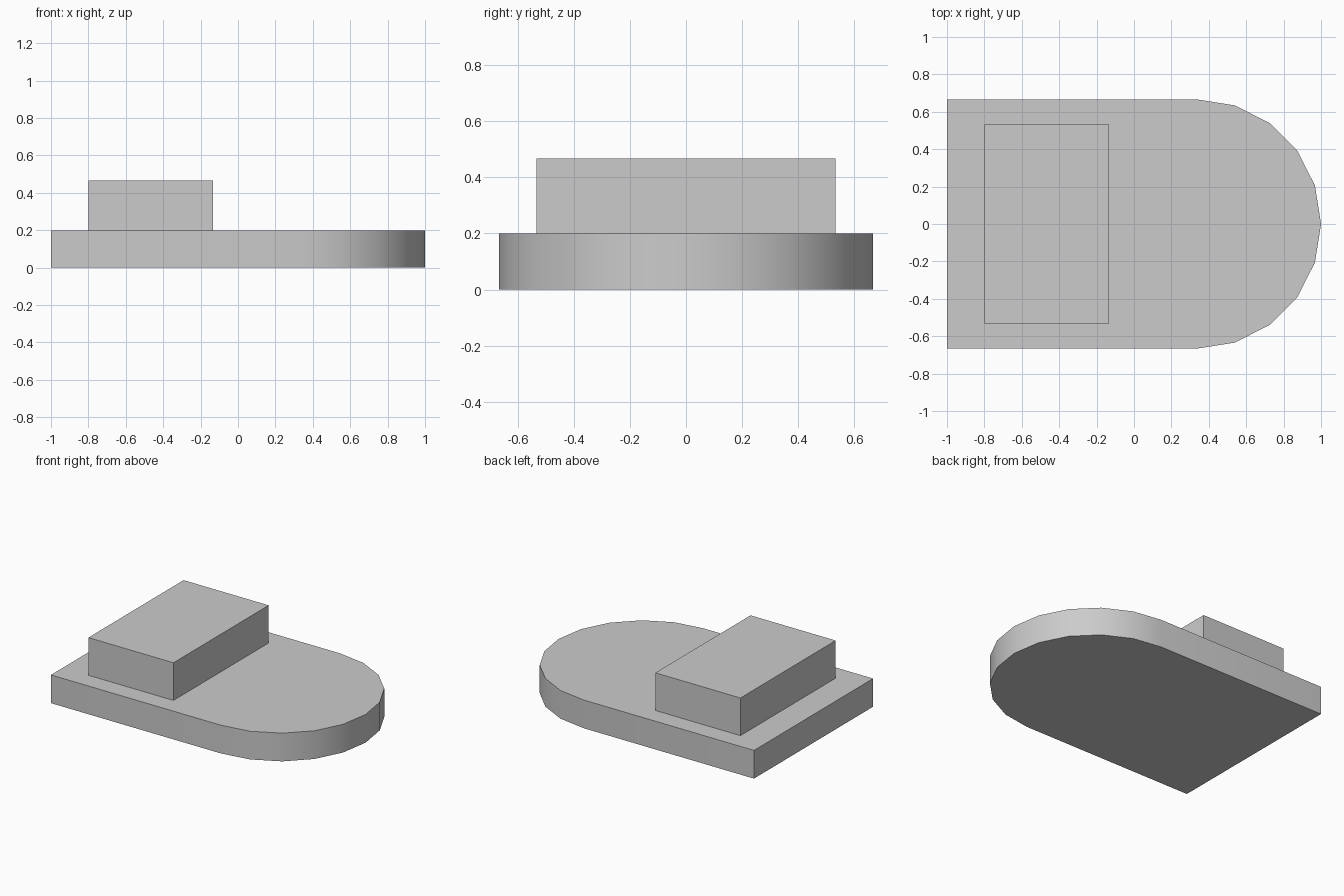
import bpy
import bmesh
from math import sin, cos, pi, radians

cube = bpy.data.objects.get("Cube")
if cube:
    bpy.data.objects.remove(cube, do_unlink=True)

COLOUR = (0.6, 0.6, 0.6, 1)
grey = bpy.data.materials.new("plain grey")
grey.use_nodes = True
grey.diffuse_color = COLOUR
grey.node_tree.nodes["Principled BSDF"].inputs["Base Color"].default_value = COLOUR


def slab(name, outline, bottom, top):
    """Extrude a flat outline upwards into a solid slab."""
    bm = bmesh.new()
    face = bm.faces.new([bm.verts.new((x, y, bottom)) for x, y in outline])
    raised = bmesh.ops.extrude_face_region(bm, geom=[face], use_keep_orig=True)
    verts = [v for v in raised["geom"] if isinstance(v, bmesh.types.BMVert)]
    bmesh.ops.translate(bm, verts=verts, vec=(0, 0, top - bottom))
    bmesh.ops.recalc_face_normals(bm, faces=bm.faces)
    mesh = bpy.data.meshes.new(name)
    bm.to_mesh(mesh)
    bm.free()
    mesh.materials.append(grey)
    obj = bpy.data.objects.new(name, mesh)
    bpy.context.collection.objects.link(obj)
    return obj


# Base plate: square at one end, half round at the other
RADIUS = 2 / 3
SEGMENTS = 10
angles = [-pi / 2 + pi * i / SEGMENTS for i in range(SEGMENTS + 1)]
arc = [(1 - RADIUS + RADIUS * cos(a), RADIUS * sin(a)) for a in angles]
base = slab("base_plate", arc + [(-1, RADIUS), (-1, -RADIUS)], 0, 0.2)

# Raised block near the square end
slab("raised_block", [(-0.8, -0.533), (-0.133, -0.533), (-0.133, 0.533), (-0.8, 0.533)], 0.2, 0.467)

# Smooth the rounded end, keeping the rims and corners sharp
bpy.ops.object.select_all(action="DESELECT")
base.select_set(True)
bpy.context.view_layer.objects.active = base
bpy.ops.object.shade_smooth_by_angle(angle=radians(30))
